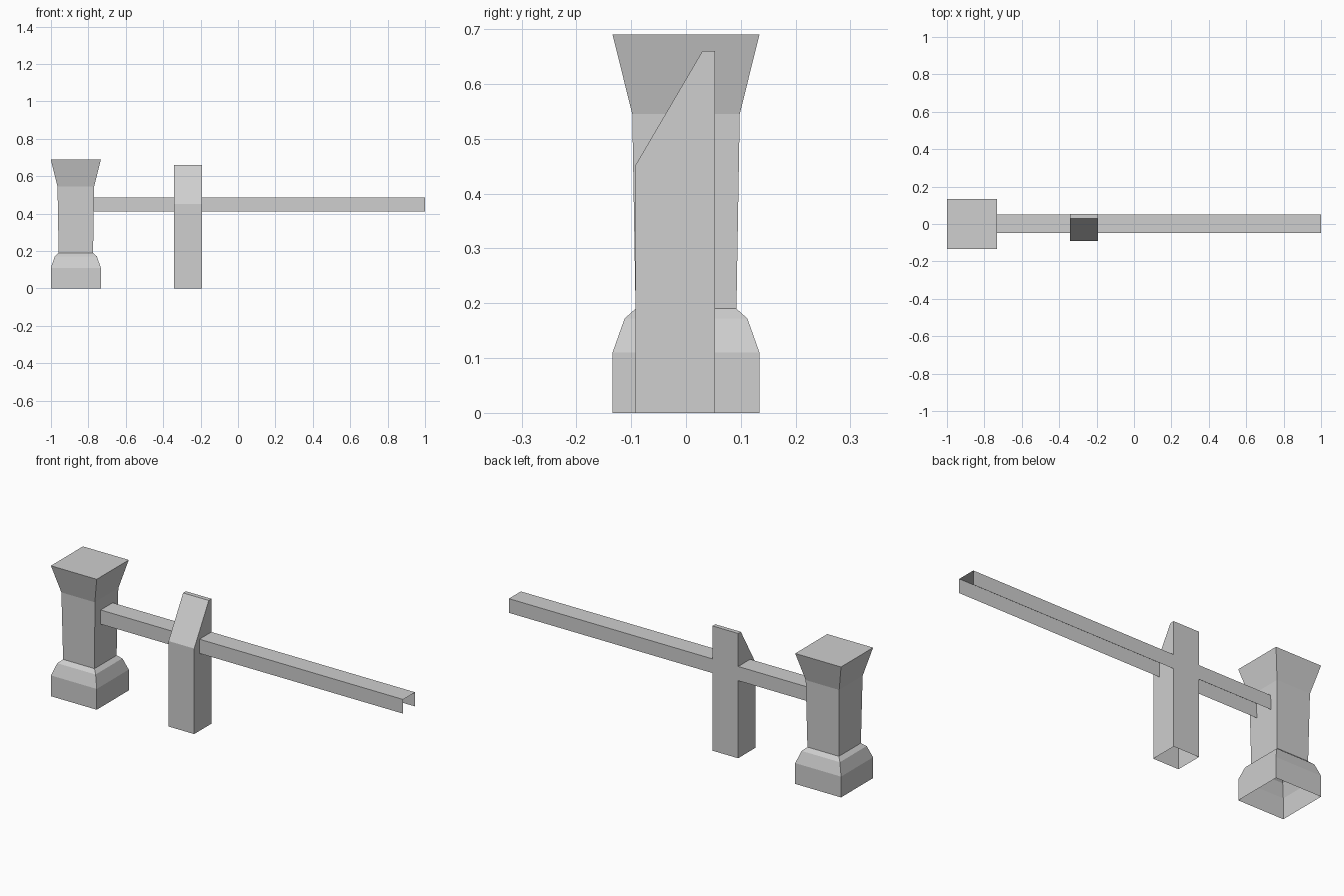
import bpy
import bmesh

cube = bpy.data.objects.get("Cube")
if cube:
    bpy.data.objects.remove(cube, do_unlink=True)

grey = bpy.data.materials.new("stone_grey")
grey.use_nodes = True
colour = (0.62, 0.62, 0.62, 1)
grey.diffuse_color = colour
for node in grey.node_tree.nodes:
    if node.type == 'BSDF_PRINCIPLED':
        node.inputs["Base Color"].default_value = colour


def finish(name, bm):
    mesh = bpy.data.meshes.new(name)
    bm.to_mesh(mesh)
    bm.free()
    mesh.materials.append(grey)
    obj = bpy.data.objects.new(name, mesh)
    bpy.context.collection.objects.link(obj)
    return obj


def square_column(name, cx, profile):
    """Stack square rings of (half width, height); closed on top, open below."""
    bm = bmesh.new()
    corners = [(-1, -1), (1, -1), (1, 1), (-1, 1)]
    rings = [[bm.verts.new((cx + sx * h, sy * h, z)) for sx, sy in corners]
             for h, z in profile]
    for low, high in zip(rings, rings[1:]):
        for i in range(4):
            j = (i + 1) % 4
            bm.faces.new((low[i], low[j], high[j], high[i]))
    bm.faces.new(rings[-1])
    return finish(name, bm)


def open_extrusion(name, x0, x1, path, capped):
    """Sweep an open (y, z) path along x, optionally closing both ends."""
    bm = bmesh.new()
    left = [bm.verts.new((x1, y, z)) for y, z in path]
    right = [bm.verts.new((x0, y, z)) for y, z in path]
    for i in range(len(path) - 1):
        bm.faces.new((left[i], right[i], right[i + 1], left[i + 1]))
    if capped:
        bm.faces.new(left)
        bm.faces.new(right[::-1])
    return finish(name, bm)


# Flared pillar with a stepped plinth
square_column("end_pillar", -0.867, [
    (0.134, 0), (0.134, 0.11), (0.112, 0.172), (0.092, 0.19),
    (0.098, 0.545), (0.134, 0.69)])

# Post with a sloping front top
open_extrusion("sloped_post", -0.342, -0.192, [
    (0.053, 0), (0.053, 0.66), (0.03, 0.66), (-0.092, 0.452), (-0.092, 0)], True)

# Channel rail, open underneath and at its ends
open_extrusion("channel_rail", -0.773, 1.0, [
    (0.052, 0.41), (0.052, 0.485), (-0.048, 0.485), (-0.048, 0.41)], False)
